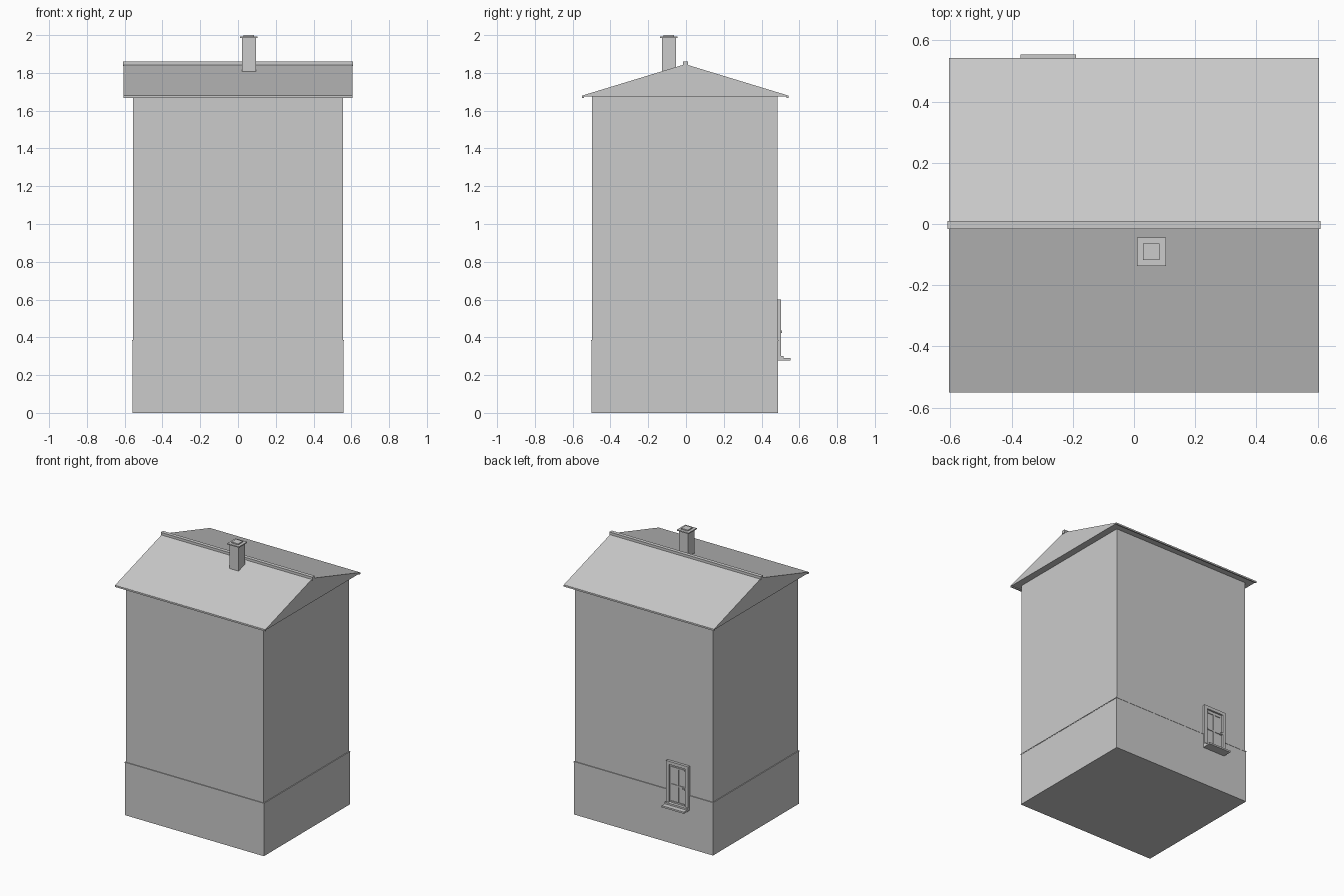
import bpy

old = bpy.data.objects.get("Cube")
if old:
    bpy.data.objects.remove(old, do_unlink=True)

GREY = (0.6, 0.6, 0.6, 1)
plaster = bpy.data.materials.new("plain_grey")
plaster.use_nodes = True
plaster.diffuse_color = GREY
plaster.node_tree.nodes["Principled BSDF"].inputs["Base Color"].default_value = GREY


def add_mesh(name, verts, faces):
    mesh = bpy.data.meshes.new(name)
    mesh.from_pydata(verts, [], faces)
    mesh.materials.append(plaster)
    obj = bpy.data.objects.new(name, mesh)
    bpy.context.collection.objects.link(obj)
    return obj


def box(name, xs, ys, zs):
    """Axis-aligned box from its x, y and z ranges."""
    verts = [(x, y, z) for x in xs for y in ys for z in zs]
    faces = [(0, 1, 3, 2), (4, 6, 7, 5), (0, 4, 5, 1),
             (2, 3, 7, 6), (0, 2, 6, 4), (1, 5, 7, 3)]
    return add_mesh(name, verts, faces)


def prism(name, half, profile):
    """Extrude a counter-clockwise y-z profile along x."""
    n = len(profile)
    verts = [(x, y, z) for x in (-half, half) for y, z in profile]
    faces = [tuple(reversed(range(n))), tuple(range(n, 2 * n))]
    faces += [(i, (i + 1) % n, n + (i + 1) % n, n + i) for i in range(n)]
    return add_mesh(name, verts, faces)


# Body: plinth, thin ledge and walls
box("plinth", (-0.559, 0.559), (-0.501, 0.488), (0, 0.38))
box("plinth_ledge", (-0.561, 0.561), (-0.503, 0.49), (0.38, 0.386))
box("walls", (-0.555, 0.555), (-0.497, 0.484), (0.38, 1.68))

# Solid gable roof with a small lip along each eave
MID = -0.004
prism("roof", 0.605, [(-0.549, 1.675), (0.541, 1.675), (0.541, 1.68),
                      (MID, 1.846), (-0.549, 1.68)])
for name, y in (("front_eave", -0.546), ("back_eave", 0.538)):
    box(name, (-0.605, 0.605), (y - 0.005, y + 0.005), (1.668, 1.679))
box("ridge_cap", (-0.61, 0.61), (MID - 0.013, MID + 0.014), (1.836, 1.86))

# Chimney: shaft, flat cap and flue, all around one centre
CX, CY = 0.057, -0.091
for name, r, zs in (("chimney_shaft", 0.037, (1.78, 1.985)),
                    ("chimney_cap", 0.047, (1.984, 1.992)),
                    ("chimney_flue", 0.027, (1.991, 2.0))):
    box(name, (CX - r, CX + r), (CY - r, CY + r), zs)

# Back door: frame around a recessed leaf
L, R = -0.37, -0.19
WALL, FACE = 0.48, 0.503
C = (L + R) / 2
for name, x in (("door_jamb_right", L), ("door_jamb_left", R - 0.024)):
    box(name, (x, x + 0.024), (WALL, FACE), (0.285, 0.6))
box("door_lintel", (L + 0.024, R - 0.024), (WALL, FACE), (0.577, 0.6))
box("door_leaf", (L + 0.024, R - 0.024), (WALL, 0.49), (0.285, 0.577))

# Raised rails and middle post on the leaf
for name, z in (("top_rail", 0.553), ("middle_rail", 0.427), ("bottom_rail", 0.302)):
    box("door_" + name, (L + 0.036, R - 0.036), (0.489, 0.495), (z, z + 0.01))
box("door_post", (C - 0.007, C + 0.007), (0.489, 0.494), (0.312, 0.553))

# Handle and doorstep
box("door_handle", (L + 0.026, L + 0.042), (0.489, 0.508), (0.424, 0.436))
box("threshold", (L, R), (WALL, 0.517), (0.289, 0.302))
box("doorstep", (L, R), (WALL, 0.553), (0.278, 0.29))
